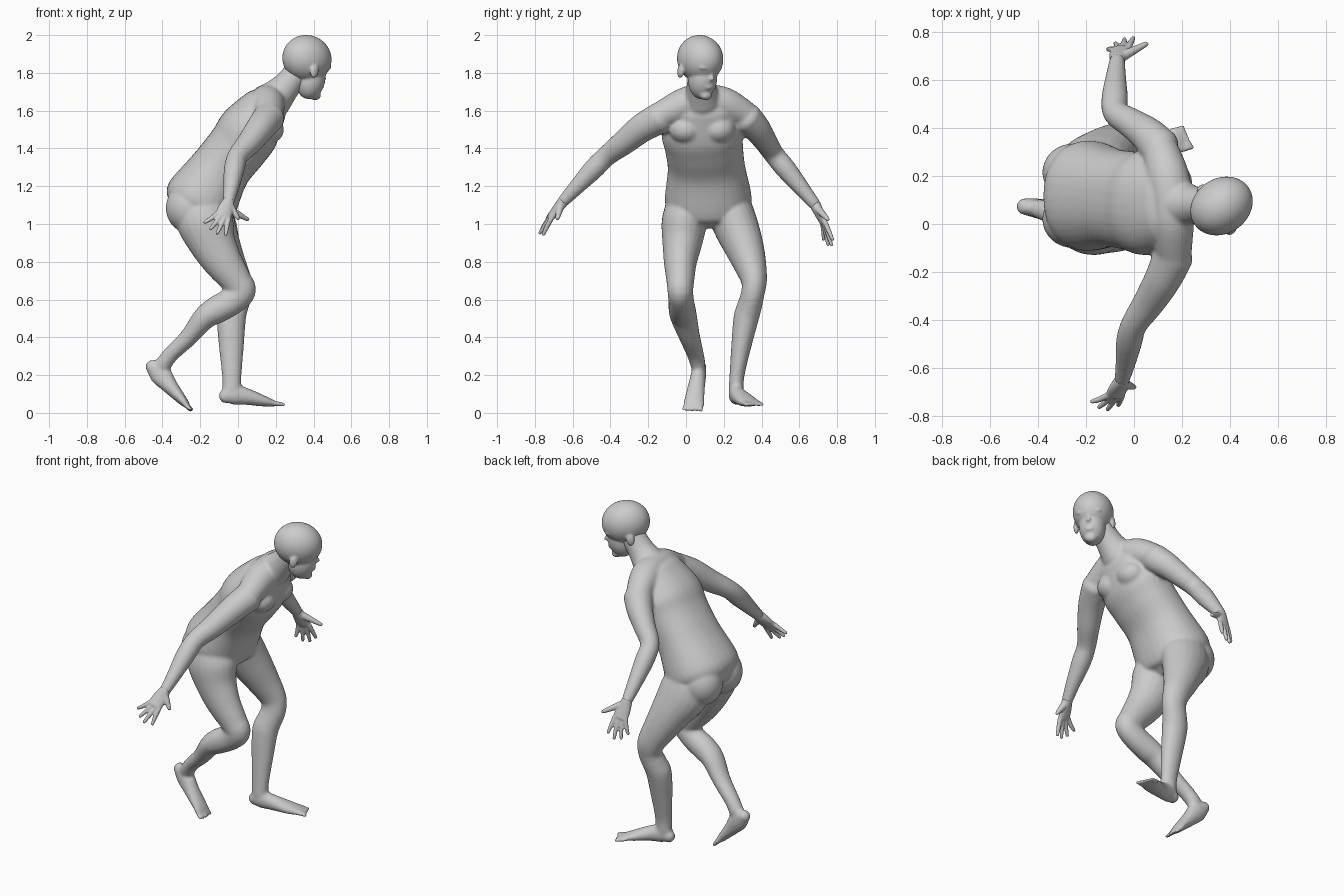
import bpy, bmesh, math
from mathutils import Vector, Matrix

Y = Vector((0, 1, 0))


def spline(pts, sub):
    """Catmull-Rom through stations (x, y, z, half width, half depth)."""
    p = [pts[0]] + list(pts) + [pts[-1]]
    out = []
    for i in range(1, len(p) - 2):
        for k in range(sub):
            t = k / sub
            out.append([0.5 * (2 * b + (c - a) * t + (2 * a - 5 * b + 4 * c - d) * t * t
                               + (3 * b - a - 3 * c + d) * t ** 3)
                        for a, b, c, d in zip(p[i - 1], p[i], p[i + 1], p[i + 2])])
    return out + [list(pts[-1])]


def loft(bm, pts, side=Y, cap=0.6, power=2.0, n=20):
    """Elliptical tube through the stations with rounded ends."""
    pts = [tuple(q) if len(q) == 5 else tuple(q) + (q[3],) for q in pts]
    st = spline(pts, 5)
    c = [Vector(s[:3]) for s in st]
    m = len(st)
    rings = []
    for i, s in enumerate(st):
        t = (c[min(i + 1, m - 1)] - c[max(i - 1, 0)]).normalized()
        rings.append((c[i], t, s[3], s[4]))

    def dome(r, sign):
        p, t, a, b = r
        return [(p + t * sign * cap * min(a, b) * math.sin(q), t, a * math.cos(q), b * math.cos(q))
                for q in (0.5, 1.0, 1.4)]
    rings = dome(rings[0], -1)[::-1] + rings + dome(rings[-1], 1)
    loops = []
    for p, t, a, b in rings:
        w = (side - t * side.dot(t)).normalized()
        d = t.cross(w)
        loop = []
        for k in range(n):
            q = 2 * math.pi * k / n
            cs, sn = math.cos(q), math.sin(q)
            x = math.copysign(abs(cs) ** (2 / power), cs)
            y = math.copysign(abs(sn) ** (2 / power), sn)
            loop.append(bm.verts.new(p + w * a * x + d * b * y))
        loops.append(loop)
    for A, B in zip(loops, loops[1:]):
        for k in range(n):
            j = (k + 1) % n
            bm.faces.new((A[k], A[j], B[j], B[k]))
    bm.faces.new(loops[0][::-1])
    bm.faces.new(loops[-1])


def ball(bm, centre, radii, frame=Matrix()):
    bmesh.ops.create_icosphere(bm, subdivisions=4, radius=1,
                               matrix=frame @ Matrix.Translation(centre) @ Matrix.Diagonal((*radii, 1)))


def finish(bm, name, voxel, smooth):
    """Fuse the overlapping volumes into one smooth skin."""
    bmesh.ops.recalc_face_normals(bm, faces=bm.faces)
    me = bpy.data.meshes.new(name)
    bm.to_mesh(me)
    bm.free()
    ob = bpy.data.objects.new(name, me)
    bpy.context.collection.objects.link(ob)
    r = ob.modifiers.new("fuse", 'REMESH')
    r.mode = 'VOXEL'
    r.voxel_size = voxel
    r.use_smooth_shade = True
    s = ob.modifiers.new("soften", 'SMOOTH')
    s.factor = 0.5
    s.iterations = smooth


# torso, shoulders and neck
bm = bmesh.new()
loft(bm, [(-.225, .12, 1.07, .19, .165), (-.195, .118, 1.125, .23, .195), (-.09, .108, 1.295, .205, .16),
          (.0, .095, 1.41, .207, .16), (.065, .085, 1.505, .215, .163), (.15, .085, 1.63, .17, .12)],
     cap=0.4, power=2.2, n=32)
loft(bm, [(.165, -.13, 1.575, .075), (.16, 0, 1.635, .09), (.155, .09, 1.65, .09),
          (.14, .2, 1.635, .09), (.11, .31, 1.58, .075)], side=Vector((1, 0, 0)))
loft(bm, [(.19, .085, 1.66, .1), (.26, .08, 1.735, .076), (.335, .08, 1.83, .07)])
for y in (.02, .215):
    ball(bm, (-.255, y, 1.085), (.127, .12, .135))
for y in (.0, .17):
    ball(bm, (.16, y, 1.5), (.083, .09, .075))

# back leg and front leg
loft(bm, [(-.185, .0, 1.07, .115, .145), (-.17, -.01, 1.0, .12, .15), (-.135, -.02, .9, .106, .125),
          (-.08, -.03, .8, .088, .104), (-.01, -.03, .7, .074, .083), (.018, -.03, .645, .068, .077),
          (-.035, -.025, .59, .068, .074), (-.115, -.02, .545, .072, .073), (-.18, -.01, .5, .07, .062),
          (-.262, .02, .4, .056, .048), (-.355, .05, .31, .045, .042), (-.4, .065, .25, .04, .045)])
loft(bm, [(-.18, .235, 1.07, .12, .145), (-.16, .26, 1.0, .12, .148), (-.11, .30, .9, .108, .122),
          (-.06, .335, .8, .09, .1), (-.01, .36, .7, .069, .082), (.0, .353, .63, .062, .074),
          (-.02, .335, .56, .066, .074), (-.035, .318, .5, .067, .077), (-.035, .292, .35, .053, .066),
          (-.033, .27, .2, .04, .052), (-.033, .265, .12, .04, .05)])

# arms
loft(bm, [(.165, -.13, 1.565, .085), (.12, -.23, 1.51, .077), (.06, -.33, 1.43, .066), (0, -.42, 1.36, .055),
          (-.02, -.49, 1.29, .055), (-.035, -.58, 1.195, .042), (-.05, -.65, 1.12, .032)],
     side=Vector((1, 0, 0)))
loft(bm, [(.11, .315, 1.565, .085), (.06, .37, 1.51, .075), (-.01, .42, 1.44, .063), (-.075, .465, 1.37, .055),
          (-.08, .53, 1.29, .055), (-.075, .62, 1.18, .042), (-.07, .685, 1.10, .032)],
     side=Vector((1, 0, 0)))

# feet
loft(bm, [(-.46, .073, .25, .034, .035), (-.412, .067, .205, .04, .058), (-.357, .055, .138, .046, .042),
          (-.29, .042, .062, .054, .025), (-.268, .036, .038, .05, .015)], cap=0.8)
loft(bm, [(-.075, .263, .085, .032, .036), (-.03, .265, .098, .04, .055), (.05, .285, .085, .045, .044),
          (.13, .32, .064, .054, .03), (.19, .35, .05, .05, .016)], cap=0.8)
for i in range(5):
    k = i - 2
    r = .015 if i == 4 else .012
    loft(bm, [(-.29, .042 + .021 * k, .055, r), (-.242 - .005 * abs(k), .033 + .023 * k, .016, r * .85)],
         cap=1, n=10)
    r = .015 if i == 0 else .012
    loft(bm, [(.16 - .004 * k, .345 + .021 * k, .054, r), (.222 - .009 * k, .363 + .021 * k, .044, r * .85)],
         cap=1, n=10)
finish(bm, "body", .0095, 6)

# head, turned to one side and tipped forward
bm = bmesh.new()
F = (Matrix.Translation((.365, .075, 1.875)) @ Matrix.Rotation(math.radians(35), 4, 'Z')
     @ Matrix.Rotation(math.radians(12), 4, 'Y'))
ball(bm, (0, 0, 0), (.138, .115, .125), F)
ball(bm, (.045, 0, -.1), (.08, .075, .108), F)
ball(bm, (.09, 0, -.178), (.03, .035, .027), F)
ball(bm, (.119, 0, -.08), (.024, .015, .016), F)
ball(bm, (.113, 0, -.06), (.017, .011, .035), F)
ball(bm, (.112, 0, -.128), (.017, .03, .016), F)
for s in (-1, 1):
    ball(bm, (.103, .04 * s, -.025), (.024, .035, .012), F)
    ball(bm, (-.012, .108 * s, -.07), (.024, .014, .038), F)
finish(bm, "head", .007, 4)


# hands: palm, four fingers from front to back, thumb
def hand(name, wrist, knuckle, side, tips, thumb):
    bm = bmesh.new()
    w, k = Vector(wrist), Vector(knuckle)
    side = Vector(side).normalized()
    loft(bm, [(*w, .032, .03), (*w.lerp(k, .5), .042, .024), (*k, .045, .018)], side)
    for i, tip in enumerate(tips):
        base = k + side * (.033 - .022 * i)
        tip = Vector(tip)
        mid = base.lerp(tip, .5) + (k - w).normalized() * .006
        loft(bm, [(*base, .014), (*mid, .0125), (*tip, .0095)], side, cap=1, n=12)
    th = Vector(thumb)
    base = w.lerp(k, .25) + side * .02
    loft(bm, [(*base, .022), (*base.lerp(th, .5), .017), (*th, .011)], side, cap=1, n=12)
    finish(bm, name, .005, 3)


hand("right_hand", (-.05, -.65, 1.12), (-.08, -.715, 1.04), (.85, 0, -.42),
     [(-.065, -.755, .945), (-.11, -.773, .953), (-.145, -.763, .975), (-.175, -.74, 1.01)],
     (.0, -.68, 1.03))
hand("left_hand", (-.07, .685, 1.10), (-.055, .73, 1.005), (1, .2, .1),
     [(-.003, .775, .92), (-.04, .77, .89), (-.077, .752, .893), (-.108, .728, .92)],
     (.05, .75, 1.025))
